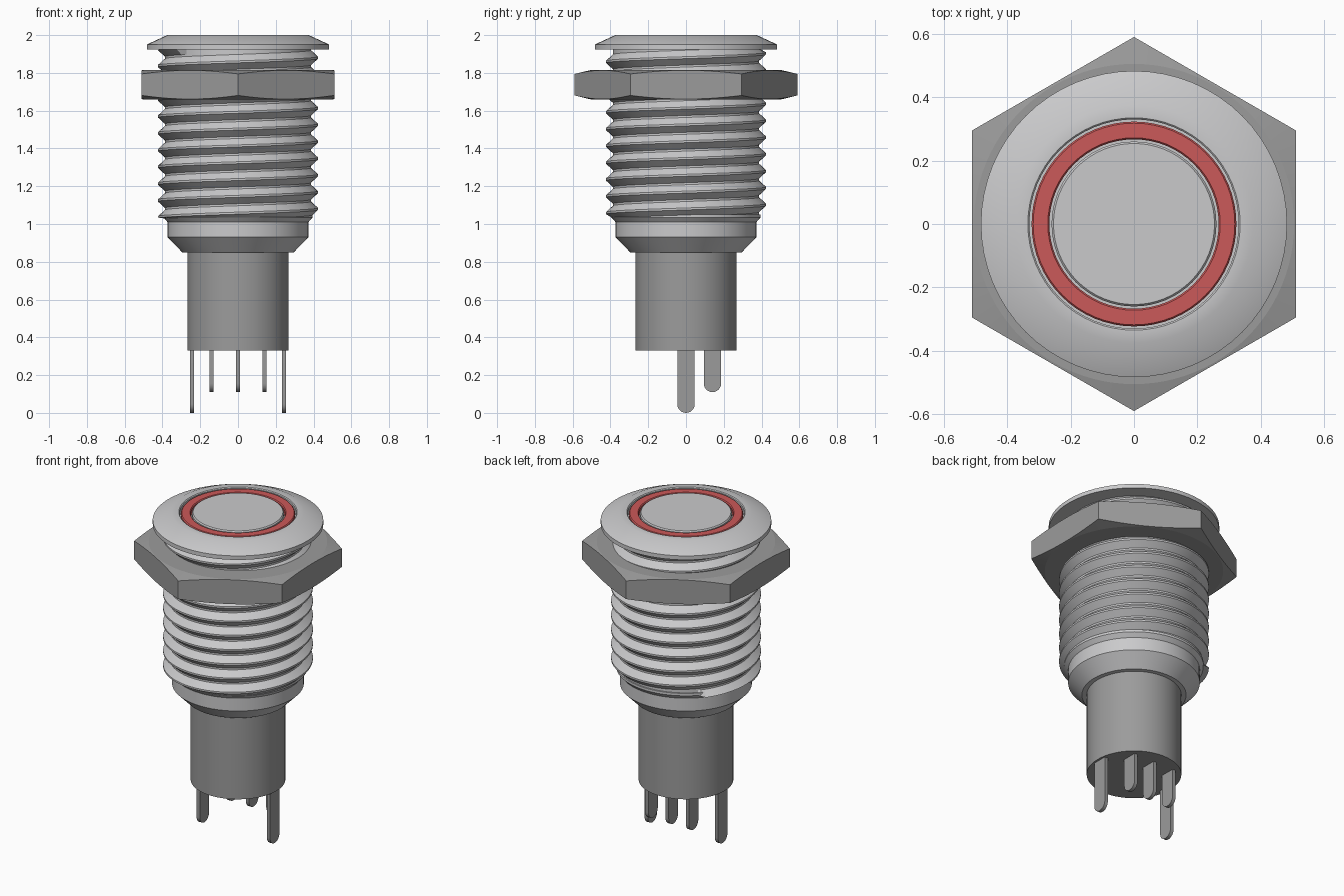
import bpy, bmesh, math

cube = bpy.data.objects.get("Cube")
if cube:
    bpy.data.objects.remove(cube, do_unlink=True)


def material(name, rgb):
    m = bpy.data.materials.new(name)
    m.use_nodes = True
    m.diffuse_color = (*rgb, 1)
    m.node_tree.nodes["Principled BSDF"].inputs["Base Color"].default_value = (*rgb, 1)
    return m


light_steel = material("light steel", (0.59, 0.59, 0.60))
dark_steel = material("dark steel", (0.33, 0.33, 0.33))
red_light = material("red light", (0.60, 0.10, 0.10))


def finish(name, bm, mat, angle=28):
    """Turn a bmesh into a shaded object."""
    bmesh.ops.remove_doubles(bm, verts=bm.verts, dist=1e-5)
    bmesh.ops.dissolve_degenerate(bm, edges=bm.edges, dist=1e-5)
    bmesh.ops.recalc_face_normals(bm, faces=bm.faces)
    mesh = bpy.data.meshes.new(name)
    bm.to_mesh(mesh)
    bm.free()
    mesh.materials.append(mat)
    obj = bpy.data.objects.new(name, mesh)
    bpy.context.collection.objects.link(obj)
    bpy.ops.object.select_all(action="DESELECT")
    obj.select_set(True)
    bpy.context.view_layer.objects.active = obj
    bpy.ops.object.shade_smooth_by_angle(angle=math.radians(angle))
    return obj


def lathe(name, profile, mat, steps=64):
    """Spin (radius, height) points around the z axis."""
    bm = bmesh.new()
    verts = [bm.verts.new((r, 0, z)) for r, z in profile]
    edges = [bm.edges.new(pair) for pair in zip(verts, verts[1:])]
    bmesh.ops.spin(bm, geom=verts + edges, cent=(0, 0, 0), axis=(0, 0, 1),
                   angle=math.tau, steps=steps)
    return finish(name, bm, mat)


# Head: flanged cap with a recess, illuminated ring and push button
lathe("cap", [(0, 1.925), (0.483, 1.925), (0.483, 1.95), (0.375, 2.0),
              (0.335, 2.0), (0.33, 1.995), (0.33, 1.96), (0, 1.96)], light_steel)
lathe("light_ring", [(0.267, 1.955), (0.267, 1.99), (0.272, 1.996), (0.318, 1.996),
                     (0.323, 1.99), (0.323, 1.955)], red_light)
lathe("push_button", [(0.26, 1.955), (0.26, 1.993), (0.254, 2.0), (0, 2.0)], light_steel)

# Body: collar under the thread and the plain rear housing
lathe("collar", [(0, 1.05), (0.395, 1.05), (0.395, 1.035), (0.373, 1.01),
                 (0.373, 0.93), (0.295, 0.85), (0, 0.85)], light_steel)
lathe("rear_housing", [(0, 0.86), (0.268, 0.86), (0.268, 0.33), (0, 0.33)], dark_steel)


# Helical screw thread
def thread(bottom, top, root, crest, pitch, steps=64):
    bm = bmesh.new()
    shape = [(0, root), (0.12, root), (0.5, crest), (0.62, crest)]
    turns = math.ceil((top - bottom) / pitch) + 1
    columns = []
    for i in range(steps + 1):
        a = math.tau * i / steps
        column = []
        for k in range(-1, turns):
            for offset, r in shape:
                z = bottom + pitch * (k + offset + i / steps)
                if not bottom < z < top:
                    z, r = min(max(z, bottom), top), root
                column.append(bm.verts.new((r * math.cos(a), r * math.sin(a), z)))
        columns.append(column)
    for left, right in zip(columns, columns[1:]):
        for j in range(len(left) - 1):
            bm.faces.new((left[j], right[j], right[j + 1], left[j + 1]))
    return finish("screw_thread", bm, light_steel)


thread(1.03, 1.93, 0.387, 0.424, 0.089)

# Hexagonal nut, its corners trimmed by a double cone
bm = bmesh.new()
bmesh.ops.create_cone(bm, cap_ends=True, segments=6, radius1=0.59, radius2=0.59, depth=0.155)
bmesh.ops.translate(bm, verts=bm.verts, vec=(0, 0, 1.7375))
nut = finish("hex_nut", bm, dark_steel)
trimmer = lathe("nut_trimmer", [(0, 1.66), (0.505, 1.66), (0.64, 1.693),
                                (0.64, 1.782), (0.505, 1.815), (0, 1.815)], dark_steel, 96)
trimmer.hide_render = True
trim = nut.modifiers.new("trim_corners", "BOOLEAN")
trim.operation = "INTERSECT"
trim.solver = "EXACT"
trim.object = trimmer
bpy.ops.object.select_all(action="DESELECT")
nut.select_set(True)
bpy.context.view_layer.objects.active = nut
bpy.ops.object.modifier_apply(modifier=trim.name)
bpy.data.objects.remove(trimmer, do_unlink=True)
bpy.ops.object.shade_smooth_by_angle(angle=math.radians(12))


# Contact pins: flat blades with rounded tips
def pin(name, x, y, tip, half_width=0.046, thickness=0.022):
    bm = bmesh.new()
    outline = [(half_width, 0.35)]
    for i in range(13):
        a = -math.pi * i / 12
        outline.append((half_width * math.cos(a), tip + half_width * (1 + math.sin(a))))
    outline.append((-half_width, 0.35))
    face = bm.faces.new([bm.verts.new((x - thickness / 2, y + u, z)) for u, z in outline])
    extruded = bmesh.ops.extrude_face_region(bm, geom=[face])["geom"]
    bmesh.ops.translate(bm, vec=(thickness, 0, 0),
                        verts=[g for g in extruded if isinstance(g, bmesh.types.BMVert)])
    finish(name, bm, dark_steel)


for side, sign in (("left", 1), ("right", -1)):
    pin(side + "_long_pin", sign * 0.243, 0, 0)
    pin(side + "_short_pin", sign * 0.14, 0.14, 0.11)
pin("middle_short_pin", 0, 0.14, 0.11)
